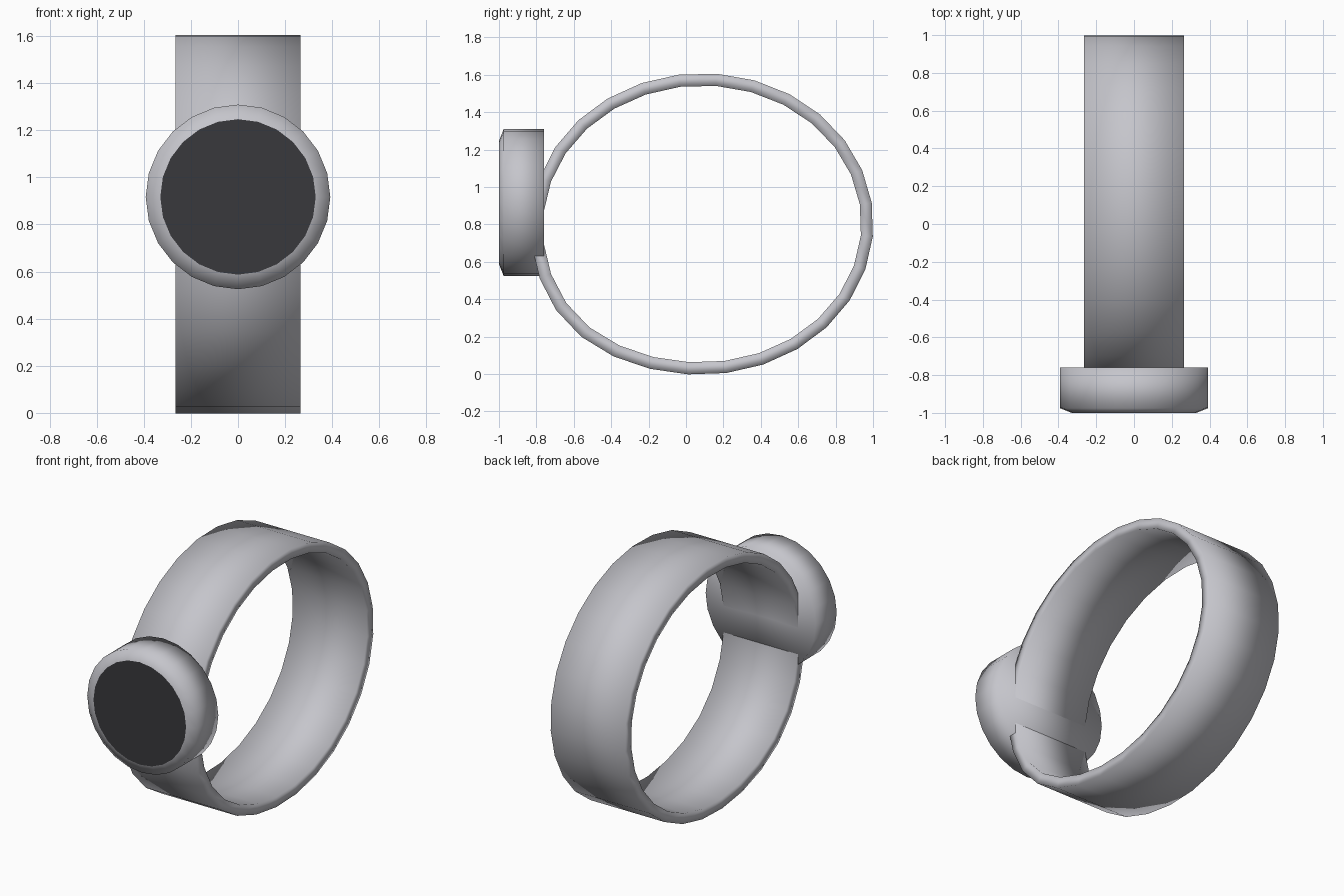
import bpy, bmesh, math

default = bpy.data.objects.get("Cube")
if default:
    bpy.data.objects.remove(default, do_unlink=True)


def material(name, colour):
    mat = bpy.data.materials.new(name)
    mat.use_nodes = True
    mat.diffuse_color = (*colour, 1)
    mat.node_tree.nodes["Principled BSDF"].inputs["Base Color"].default_value = (*colour, 1)
    return mat


def finish(name, bm, mat, smooth=True):
    bmesh.ops.recalc_face_normals(bm, faces=bm.faces)
    mesh = bpy.data.meshes.new(name)
    bm.to_mesh(mesh)
    bm.free()
    mesh.materials.append(mat)
    for poly in mesh.polygons:
        poly.use_smooth = smooth
    obj = bpy.data.objects.new(name, mesh)
    bpy.context.collection.objects.link(obj)
    return obj


def bridge(bm, a, b):
    n = len(a)
    for i in range(n):
        j = (i + 1) % n
        bm.faces.new((a[i], a[j], b[j], b[i]))


grey = material("light grey", (0.56, 0.56, 0.60))
black = material("screen black", (0.04, 0.04, 0.045))

# Strap: closed oval band, slightly fuller at the lower front
STRAP_SIDES, HALF_WIDTH = 28, 0.265
bm = bmesh.new()


def strap_loop(x, a, b):
    loop = []
    for i in range(STRAP_SIDES):
        t = math.radians(8) + math.tau * i / STRAP_SIDES
        r = 1 + 0.033 * math.exp(-((t - math.radians(222)) / 0.5) ** 2)
        loop.append(bm.verts.new((x, 0.088 + a * r * math.cos(t), 0.803 + b * r * math.sin(t))))
    return loop


loops = [strap_loop(x, a, b) for x, a, b in (
    (-HALF_WIDTH, 0.914, 0.805), (HALF_WIDTH, 0.914, 0.805),
    (HALF_WIDTH, 0.85, 0.74), (-HALF_WIDTH, 0.85, 0.74))]
for k in range(4):
    bridge(bm, loops[k], loops[(k + 1) % 4])
finish("strap", bm, grey)

# Case and screen: round body facing forward, with a chamfered front rim
CASE_SIDES, CASE_Z = 24, 0.917


def ring(bm, radius, y):
    return [bm.verts.new((radius * math.sin(math.tau * i / CASE_SIDES), y,
                          CASE_Z + radius * math.cos(math.tau * i / CASE_SIDES)))
            for i in range(CASE_SIDES)]


bm = bmesh.new()
front, rim, back = ring(bm, 0.33, -1), ring(bm, 0.392, -0.975), ring(bm, 0.392, -0.76)
bridge(bm, front, rim)
bridge(bm, rim, back)
bm.faces.new(back)
finish("case", bm, grey)

bm = bmesh.new()
face = bm.faces.new(ring(bm, 0.33, -1))
screen = finish("screen", bm, black, smooth=False)
# Make the flat screen face forward
if screen.data.polygons[0].normal.y > 0:
    screen.data.flip_normals()
